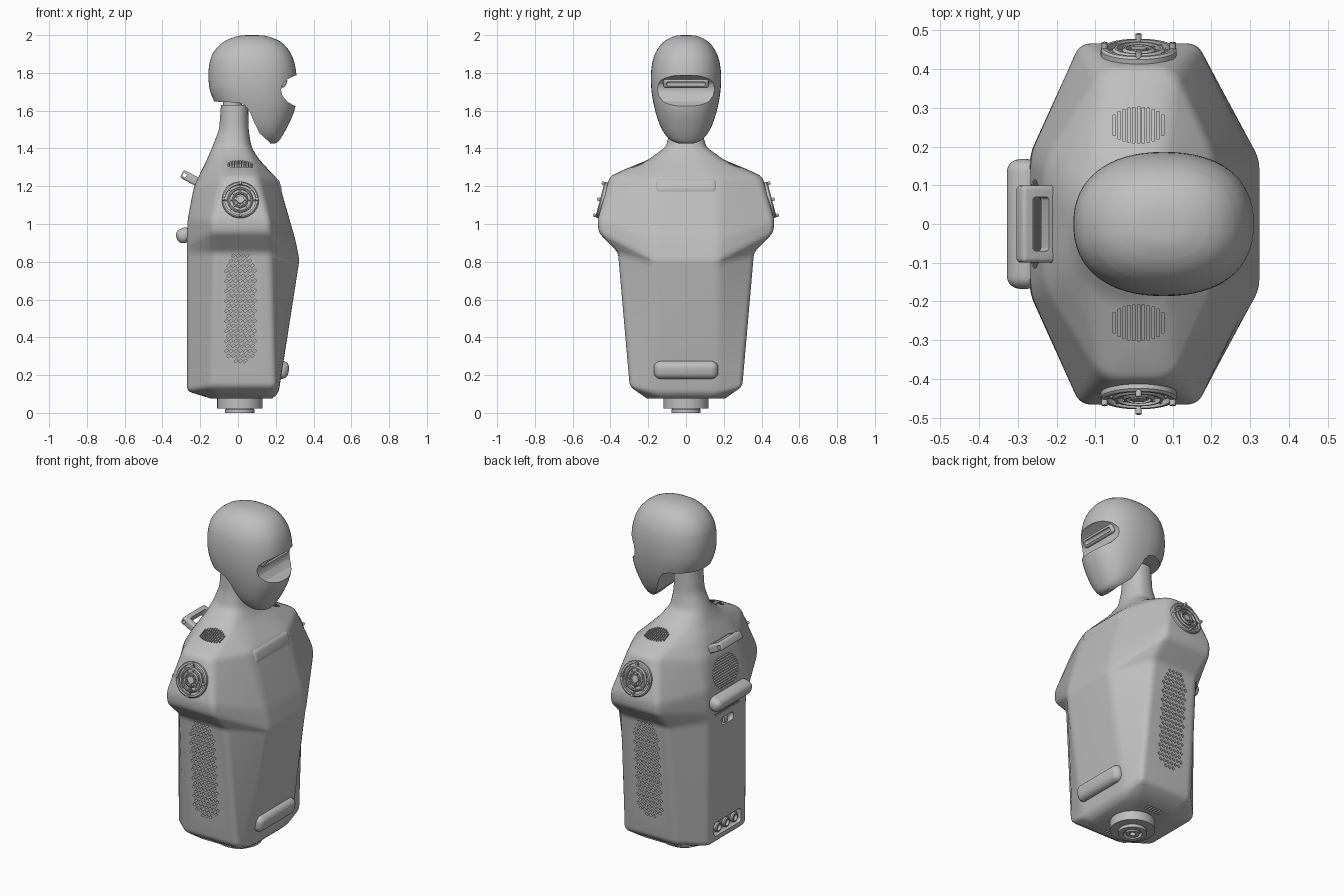
import bpy, bmesh, math
from mathutils import Vector, Matrix
from mathutils.bvhtree import BVHTree

if "Cube" in bpy.data.objects:
    bpy.data.objects.remove(bpy.data.objects["Cube"])

GREY = bpy.data.materials.new("shell grey")
GREY.use_nodes = True
GREY.diffuse_color = (.52, .52, .52, 1)
GREY.node_tree.nodes["Principled BSDF"].inputs["Base Color"].default_value = GREY.diffuse_color


def shade(ob):
    bpy.ops.object.select_all(action='DESELECT')
    ob.select_set(True)
    bpy.context.view_layer.objects.active = ob
    bpy.ops.object.shade_smooth_by_angle(angle=math.radians(42))


def finish(bm, name):
    mesh = bpy.data.meshes.new(name)
    bm.to_mesh(mesh)
    bm.free()
    mesh.materials.append(GREY)
    ob = bpy.data.objects.new(name, mesh)
    bpy.context.collection.objects.link(ob)
    shade(ob)
    return ob


def rounded(pts, d, k, closed):
    """Replace each corner by a small quadratic arc."""
    out, n = [], len(pts)
    for i, p in enumerate(pts):
        if not closed and i in (0, n - 1):
            out.append(p)
            continue
        a, b = pts[i - 1] - p, pts[(i + 1) % n] - p
        s = p + a * min(0.47, d / a.length)
        e = p + b * min(0.47, d / b.length)
        for j in range(k):
            t = j / (k - 1)
            out.append(s * (1 - t) ** 2 + p * 2 * t * (1 - t) + e * t * t)
    return out


def loft(rings, d, k):
    """Skin matching rings, rounding the breaks between them."""
    bm = bmesh.new()
    cols = [[bm.verts.new(v) for v in rounded(list(c), d, k, False)] for c in zip(*rings)]
    for i, c in enumerate(cols):
        nxt = cols[(i + 1) % len(cols)]
        for j in range(len(c) - 1):
            bm.faces.new((c[j], nxt[j], nxt[j + 1], c[j + 1]))
    for j in (0, -1):
        bm.faces.new([c[j] for c in cols])
    bmesh.ops.recalc_face_normals(bm, faces=bm.faces)
    return bm


def prism_y(profile, half):
    bm = bmesh.new()
    f = bm.faces.new([bm.verts.new((x, -half, z)) for x, z in profile])
    ext = bmesh.ops.extrude_face_region(bm, geom=[f])["geom"]
    bmesh.ops.translate(bm, vec=(0, 2 * half, 0), verts=[v for v in ext if isinstance(v, bmesh.types.BMVert)])
    bmesh.ops.recalc_face_normals(bm, faces=bm.faces)
    return bm


def subtract(ob, cutter):
    mod = ob.modifiers.new("cut", 'BOOLEAN')
    mod.operation, mod.object, mod.solver = 'DIFFERENCE', cutter, 'EXACT'
    bpy.context.view_layer.objects.active = ob
    bpy.ops.object.modifier_apply(modifier=mod.name)
    bpy.data.objects.remove(cutter)
    shade(ob)


def pad(name, centre, size, bevel, tilt=0):
    """Rounded box, tilted about y."""
    bm = bmesh.new()
    bmesh.ops.create_cube(bm, size=1, matrix=Matrix.Diagonal((*size, 1)))
    bmesh.ops.bevel(bm, geom=bm.edges[:], offset=bevel, segments=5, profile=0.5, affect='EDGES')
    bm.transform(Matrix.Translation(centre) @ Matrix.Rotation(math.radians(tilt), 4, 'Y'))
    return finish(bm, name)


def disc(bm, r, z0, z1, n=48, at=(0, 0)):
    bmesh.ops.create_cone(bm, cap_ends=True, segments=n, radius1=r, radius2=r, depth=z1 - z0,
                          matrix=Matrix.Translation((*at, (z0 + z1) / 2)))


def tube_ring(bm, r_out, r_in, h):
    prof = [(r_in, 0), (r_out, 0), (r_out, h * .7), (r_out - h * .3, h), (r_in, h)]
    vs = [bm.verts.new((r, 0, z)) for r, z in prof]
    es = [bm.edges.new((vs[i], vs[i - 1])) for i in range(len(vs))]
    bmesh.ops.spin(bm, geom=vs + es, cent=(0, 0, 0), axis=(0, 0, 1), angle=2 * math.pi, steps=48,
                   use_merge=True)
    bmesh.ops.recalc_face_normals(bm, faces=bm.faces)


# Torso: heights at back, side, front; then back x/width, side x range/width, front x/width, rounding
SECTIONS = [
    (.075, .075, .075, -.14, .12, -.10, .14, .205, .18, .14, .02),
    (.115, .14, .105, -.27, .17, -.14, .20, .298, .215, .17, .03),
    (.84, .85, .79, -.27, .17, -.13, .17, .36, .322, .17, .03),
    (.90, .955, .81, -.27, .18, -.14, .165, .463, .325, .17, .03),
    (1.02, 1.02, .92, -.267, .18, -.14, .165, .468, .303, .17, .03),
    (1.19, 1.25, 1.235, -.235, .16, -.08, .10, .405, .212, .17, .05),
    (1.28, 1.285, 1.30, -.195, .13, -.075, .085, .335, .15, .13, .08),
    (1.34, 1.34, 1.35, -.165, .09, -.08, .07, .20, .105, .08, .2),
    (1.41, 1.41, 1.41, -.135, .05, -.07, .03, .105, .07, .045, .2),
    (1.50, 1.50, 1.50, -.10, .035, -.055, .02, .085, .056, .035, .2),
    (1.63, 1.63, 1.63, -.09, .035, -.05, .018, .08, .054, .035, .2)]
rings = []
for zb, zs, zf, xb, yb, s0, s1, ys, xf, yf, r in SECTIONS:
    half = [(xf, yf, zf), (s1, ys, zs), (s0, ys, zs), (xb, yb, zb)]
    pts = [Vector(p) for p in half] + [Vector((x, -y, z)) for x, y, z in reversed(half)]
    rings.append(rounded(pts, r, 6, True))
torso_bm = loft(rings, .026, 5)
tree = BVHTree.FromBMesh(torso_bm)
torso = finish(torso_bm, "torso")

# Helmet: z, back x, front x, half width
HEAD = [(2.0, .06, .09, .012), (1.998, .0, .15, .06), (1.965, -.085, .235, .125), (1.9, -.14, .285, .168),
        (1.83, -.156, .306, .184), (1.76, -.157, .312, .187), (1.69, -.147, .313, .182), (1.60, -.10, .302, .165),
        (1.51, -.01, .26, .135), (1.45, .07, .225, .095), (1.427, .12, .205, .05), (1.425, .16, .18, .01)]
rings = []
for z, xb, xf, w in HEAD:
    ring = []
    for i in range(64):
        c, s = [math.copysign(abs(f(math.pi * i / 32)) ** .88, f(math.pi * i / 32)) for f in (math.cos, math.sin)]
        ring.append(Vector(((xb + xf) / 2 + (xf - xb) / 2 * c, w * s, z)))
    rings.append(ring)
helmet = finish(loft(rings, .2, 4), "helmet")
neck_gap = [(-.3, 1.3), (-.3, 1.655), (0, 1.643), (.035, 1.63), (.06, 1.60), (.085, 1.54), (.115, 1.48), (.17, 1.43),
            (.17, 1.3)]
eye_gap = [(.40, 1.81), (.30, 1.785), (.26, 1.765), (.235, 1.74), (.228, 1.71), (.235, 1.68), (.26, 1.648),
           (.30, 1.625), (.40, 1.60)]
for prof in (neck_gap, eye_gap):
    subtract(helmet, finish(prism_y(prof, .4), "cutter"))

# Visor bar with recessed slot, and neck pivot
visor = pad("visor_frame", (.241, 0, 1.747), (.03, .24, .052), .014, 25)
subtract(visor, pad("cutter", (.258, 0, 1.739), (.03, .205, .024), .01, 25))
bm = bmesh.new()
disc(bm, .05, 1.6, 1.7, at=(-.03, 0))
finish(bm, "neck_pivot")

# Bumpers and chest plate
pad("front_lower_bumper", (.229, 0, .228), (.08, .34, .096), .036, 10)
pad("chest_plate", (.192, 0, 1.195), (.07, .335, .09), .028, -16)
pad("back_bumper", (-.285, 0, .94), (.085, .335, .078), .034, -25)

# Carry handle: a tilted frame with a pin hole through its outer bar
handle = pad("carry_handle", (-.253, 0, 1.243), (.1, .2, .046), .012, 28)
subtract(handle, pad("cutter", (-.251, 0, 1.242), (.048, .14, .2), .01, 28))
subtract(handle, pad("cutter", (-.283, 0, 1.258), (.02, .4, .02), .004, 28))

# Base turntable with a socket underneath
bm = bmesh.new()
disc(bm, .12, .022, .08)
tube_ring(bm, .078, .05, .024)
tube_ring(bm, .036, .016, .024)
finish(bm, "base_turntable").location.x = .01

# Round shoulder fans
for s in (1, -1):
    normal = Vector((0, s * .24, .063))
    frame = Matrix.Translation((.012, s * .436, 1.125)) @ normal.to_track_quat('Z', 'X').to_matrix().to_4x4()
    bm = bmesh.new()
    for r, w in ((.098, .016), (.068, .012), (.042, .01)):
        tube_ring(bm, r, r - w, .02)
    disc(bm, .02, 0, .02, 24)
    disc(bm, .09, -.002, .005)
    for i in range(8):
        a = Matrix.Rotation(math.pi * i / 4, 4, 'Z')
        arm = Matrix.Translation((.055, 0, .008)) @ Matrix.Diagonal((.08, .007, .012, 1))
        bmesh.ops.create_cube(bm, size=1, matrix=a @ arm)
        if i % 2 == 0:
            disc(bm, .008, 0, .034, 12, (a @ Vector((.088, 0, 0))).xy)
    bm.transform(frame)
    finish(bm, "shoulder_fan")


# Vent openings: shallow slots that follow the torso surface
def slot(bm, p, q, w, d, n=1):
    p, q, d = Vector(p), Vector(q), Vector(d)
    side = d.cross(q - p).normalized() * w / 2
    rows = []
    for i in range(n + 1):
        c = p.lerp(q, i / n)
        a, b = [tree.ray_cast(c + side * k - d * 2, d)[0] for k in (-1, 1)]
        rows.append([bm.verts.new(v) for v in (a - d * .01, b - d * .01, b + d * .018, a + d * .018)])
    for r0, r1 in zip(rows, rows[1:]):
        for k in range(4):
            bm.faces.new((r0[k - 1], r0[k], r1[k], r1[k - 1]))
    bm.faces.new(rows[0])
    bm.faces.new(rows[-1])


bm = bmesh.new()
for s in (1, -1):
    # side perforations inside a tall capsule
    for row in range(22):
        z = .275 + row * .0265
        for col in range(-3, 4):
            x = (col + row % 2 / 2) * .025
            over = max(abs(z - .555) - .22, 0)
            if math.hypot(x, over) < .078:
                slot(bm, (x + .007, 0, z - .006), (x + .019, 0, z + .006), .012, (0, -s, 0))
    # shoulder louvres and underside vents
    for i in range(-5, 6):
        x, h = .012 + i * .0125, .047 * math.sqrt(1 - (i / 6) ** 2)
        slot(bm, (x, s * (.255 - h), 0), (x, s * (.255 + h), 0), .0065, (0, 0, -1), 5)
    for i in range(6):
        x = -.04 + i * .018
        slot(bm, (x, s * .145, 0), (x, s * .19, 0), .008, (0, 0, 1))
# round back vent and the small row beneath the bumper
for i in range(-6, 7):
    z, h = 1.075 + i * .0135, .115 * math.sqrt(1 - (i / 7) ** 2)
    slot(bm, (0, -h, z), (0, h, z), .007, (1, 0, 0), 4)
for i in range(-6, 7):
    slot(bm, (0, i * .018, .855), (0, i * .018 + .006, .868), .008, (1, 0, 0))
bmesh.ops.recalc_face_normals(bm, faces=bm.faces)
subtract(torso, finish(bm, "cutter"))

# Back switch and port recesses
subtract(torso, pad("cutter", (-.27, 0, .80), (.04, .11, .045), .018))
subtract(torso, pad("cutter", (-.27, 0, .19), (.04, .25, .08), .018))
pad("back_switch", (-.262, .012, .80), (.016, .03, .034), .004)
for y in (-.075, 0, .075):
    bm = bmesh.new()
    tube_ring(bm, .028, .018, .016)
    bm.transform(Matrix.Translation((-.253, y, .19)) @ Matrix.Rotation(-math.pi / 2, 4, 'Y'))
    finish(bm, "back_port")
